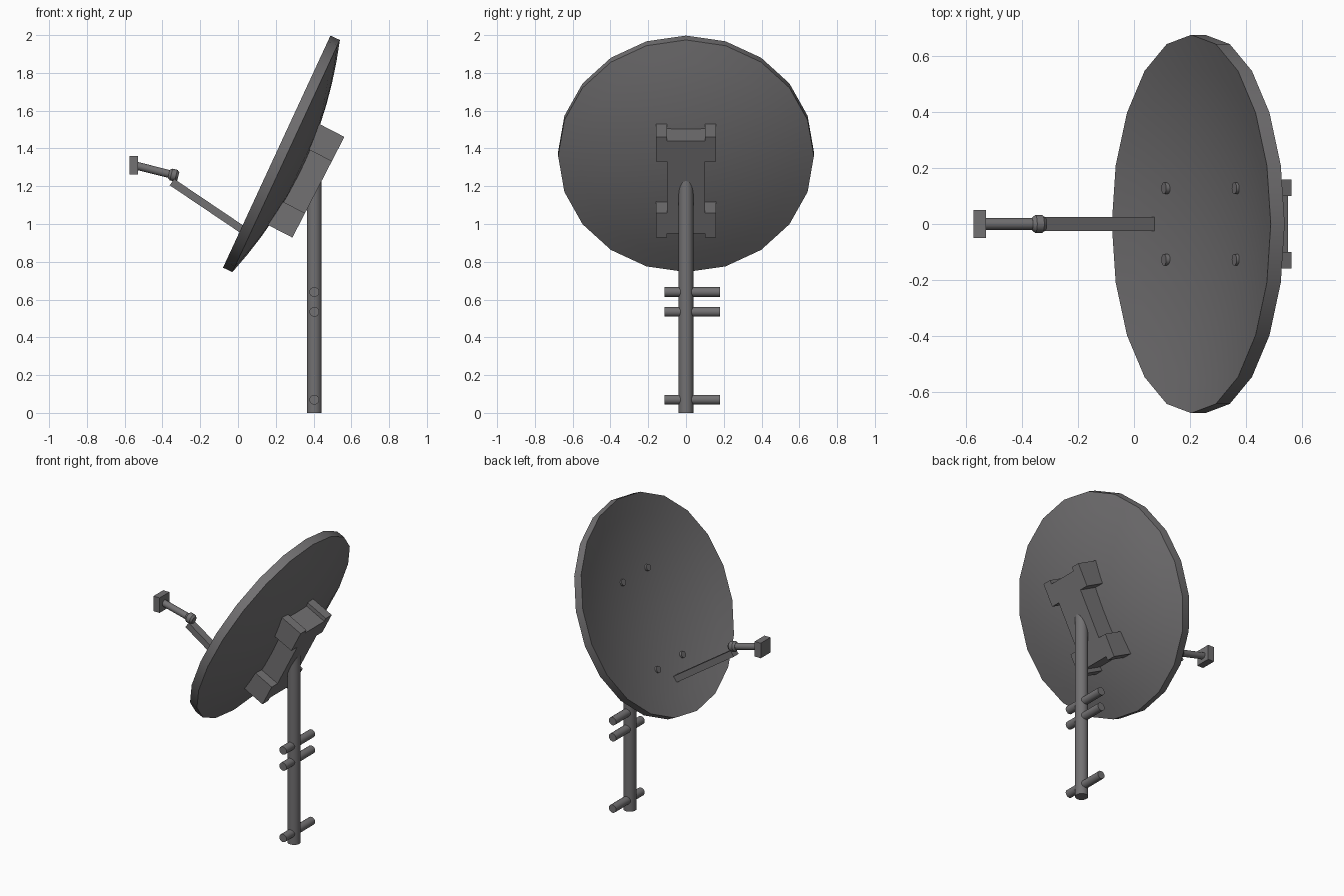
import bpy, bmesh, math
from mathutils import Matrix, Vector

if "Cube" in bpy.data.objects:
    bpy.data.objects.remove(bpy.data.objects["Cube"])

GREY = bpy.data.materials.new("dark_grey_metal")
GREY.diffuse_color = (0.17, 0.165, 0.17, 1)
GREY.use_nodes = True
GREY.node_tree.nodes["Principled BSDF"].inputs["Base Color"].default_value = GREY.diffuse_color


def frame(deg, origin):
    """Local X climbs the tilted plane, Y is world Y, Z is the plane's front normal."""
    s, c = math.sin(math.radians(deg)), math.cos(math.radians(deg))
    m = Matrix(((s, 0, -c), (0, 1, 0), (c, 0, s))).to_4x4()
    return Matrix.Translation(origin) @ m


def finish(name, bm, matrix, smooth=False):
    bmesh.ops.remove_doubles(bm, verts=bm.verts, dist=1e-5)
    bmesh.ops.recalc_face_normals(bm, faces=bm.faces)
    bm.transform(matrix)
    me = bpy.data.meshes.new(name)
    bm.to_mesh(me)
    bm.free()
    me.materials.append(GREY)
    ob = bpy.data.objects.new(name, me)
    bpy.context.collection.objects.link(ob)
    if smooth:
        bpy.ops.object.select_all(action='DESELECT')
        ob.select_set(True)
        bpy.context.view_layer.objects.active = ob
        bpy.ops.object.shade_smooth_by_angle(angle=math.radians(35))
    return ob


def lathe(name, profile, matrix, n=20):
    """Revolve (radius, height) points about local Z."""
    bm = bmesh.new()
    vs = [bm.verts.new((r, 0, h)) for r, h in profile]
    es = [bm.edges.new(p) for p in zip(vs, vs[1:])]
    bmesh.ops.spin(bm, geom=vs + es, cent=(0, 0, 0), axis=(0, 0, 1),
                   angle=math.tau, steps=n)
    return finish(name, bm, matrix, True)


def rod(name, p0, p1, r, n=16):
    p0, p1 = Vector(p0), Vector(p1)
    d = p1 - p0
    m = Matrix.Translation(p0) @ d.to_track_quat('Z', 'Y').to_matrix().to_4x4()
    return lathe(name, [(0, 0), (r, 0), (r, d.length), (0, d.length)], m, n)


def box(name, size, matrix):
    bm = bmesh.new()
    bmesh.ops.create_cube(bm, size=1)
    bm.transform(Matrix.Diagonal((*size, 1)))
    return finish(name, bm, matrix)


# Reflector dish: shallow bowl with a straight rim wall
R, RIM, BACK, FRONT = 0.677, 0.055, 0.105, 0.10
dish = frame(24.85, (0.205, 0, 1.383))
STEPS = 6
front = [(R * i / STEPS, -FRONT * (1 - (i / STEPS) ** 2)) for i in range(STEPS + 1)]
back = [(R * i / STEPS, -RIM - BACK * (1 - (i / STEPS) ** 2)) for i in range(STEPS, -1, -1)]
lathe("dish", front + back, dish, 20)

# Four bolt heads on the front of the dish
for u in (-0.355, 0.205):
    for y in (-0.128, 0.128):
        h = -FRONT * (1 - (u * u + y * y) / R ** 2)
        lathe("dish_bolt", [(0, h - 0.02), (0.021, h - 0.02), (0.021, h + 0.013), (0, h + 0.013)],
              dish @ Matrix.Translation((u, y, 0)), 12)

# Mounting bracket: notched I-shaped plan, extruded from its back plane into the dish
half = [(0.6 - 0.025, 0.1), (0.6, 0.1), (0.6, 0.16), (0.454, 0.16), (0.454, 0.1),
        (0.146, 0.1), (0.146, 0.16), (0, 0.16), (0, 0.1), (0.025, 0.1)]
outline = half + [(u, -y) for u, y in reversed(half)]
bm = bmesh.new()
face = bm.faces.new([bm.verts.new((u, y, 0)) for u, y in outline])
ext = bmesh.ops.extrude_face_region(bm, geom=[face])
bmesh.ops.translate(bm, vec=(0, 0, 0.165),
                    verts=[v for v in ext["geom"] if isinstance(v, bmesh.types.BMVert)])
finish("mounting_bracket", bm, frame(27.3, (0.288, 0, 0.928)))

# Post and cross bars
PX = 0.404
rod("post", (PX, 0, 0), (PX, 0, 1.24), 0.039, 20)
for z in (0.07, 0.535, 0.64):
    rod("cross_bar", (PX, -0.115, z), (PX, 0.18, z), 0.026)

# Feed arm
a, b = Vector((-0.35, 0, 1.222)), Vector((0.07, 0, 0.939))
d = b - a
box("feed_arm", (d.length, 0.05, 0.041),
    Matrix.Translation((a + b) / 2) @ Matrix.Rotation(math.atan2(-d.z, d.x), 4, 'Y'))

# Feed tube, collar and receiver box
rod("feed_tube", (-0.54, 0, 1.309), (-0.325, 0, 1.255), 0.021)
lathe("feed_collar", [(0, -0.026), (0.022, -0.026), (0.032, -0.013), (0.032, 0.013),
                      (0.022, 0.026), (0, 0.026)], frame(14, (-0.341, 0, 1.259)), 12)
box("receiver_box", (0.044, 0.1, 0.098), Matrix.Translation((-0.552, 0, 1.311)))
